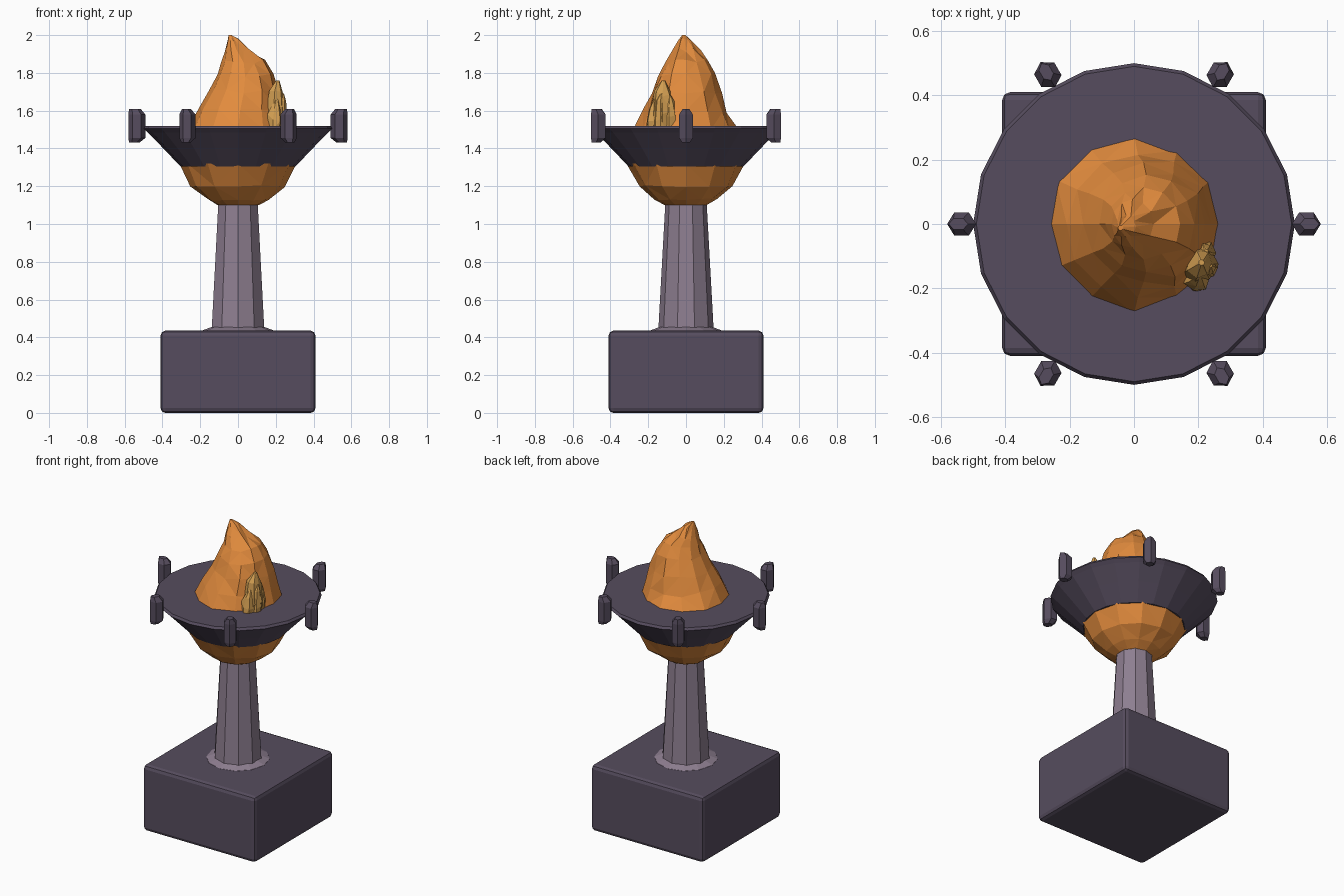
import bpy, bmesh, math, random
from mathutils import Vector

random.seed(4)
cube = bpy.data.objects.get("Cube")
if cube:
    bpy.data.objects.remove(cube, do_unlink=True)


def material(name, rgb):
    m = bpy.data.materials.new(name)
    m.use_nodes = True
    m.diffuse_color = (*rgb, 1)
    m.node_tree.nodes["Principled BSDF"].inputs["Base Color"].default_value = (*rgb, 1)
    return m


DARK = material("dark stone", (0.093, 0.073, 0.112))
PALE = material("pale stone", (0.27, 0.21, 0.28))
ORANGE = material("orange fire", (0.76, 0.26, 0.047))
GOLD = material("gold fire", (0.66, 0.35, 0.085))


def finish(name, bm, mat):
    bmesh.ops.recalc_face_normals(bm, faces=bm.faces)
    mesh = bpy.data.meshes.new(name)
    bm.to_mesh(mesh)
    bm.free()
    mesh.materials.append(mat)
    ob = bpy.data.objects.new(name, mesh)
    bpy.context.collection.objects.link(ob)
    return ob


def loft(name, rings, sides, mat, jitter=0.0, turn=0.0, cap_top=True):
    """Closed skin through rings of (z, centre x, centre y, radius x, radius y)."""
    bm = bmesh.new()
    loops = []
    for i, (z, cx, cy, rx, ry) in enumerate(rings):
        inner = 0 < i < len(rings) - 1
        loop = []
        for k in range(sides):
            a = math.tau * k / sides + turn
            s = 1 + random.uniform(-jitter, jitter)
            dz = random.uniform(-jitter, jitter) * 0.3 if inner else 0
            loop.append(bm.verts.new((cx + rx * s * math.cos(a),
                                      cy + ry * s * math.sin(a), z + dz)))
        loops.append(loop)
    for lo, hi in zip(loops, loops[1:]):
        for k in range(sides):
            n = (k + 1) % sides
            bm.faces.new((lo[k], lo[n], hi[n], hi[k]))
    bm.faces.new(loops[0][::-1])
    if cap_top:
        bm.faces.new(loops[-1])
    if jitter:
        bmesh.ops.triangulate(bm, faces=[f for f in bm.faces if len(f.verts) == 4])
    return finish(name, bm, mat)


def turned(profile):
    return [(z, 0, 0, r, r) for z, r in profile]


# Square plinth with softened edges
bm = bmesh.new()
bmesh.ops.create_cube(bm, size=1)
bmesh.ops.scale(bm, vec=Vector((0.82, 0.82, 0.435)), verts=bm.verts)
bmesh.ops.translate(bm, vec=Vector((0, 0, 0.2175)), verts=bm.verts)
bmesh.ops.bevel(bm, geom=bm.edges[:], offset=0.025, segments=2, profile=0.5,
                affect='EDGES')
finish("plinth", bm, DARK)

# Tapered column on a thin flared foot
loft("column_foot", turned([(0.42, 0.2), (0.436, 0.19), (0.455, 0.14)]), 12, PALE)
loft("column", turned([(0.43, 0.147), (1.12, 0.109)]), 10, PALE, turn=math.pi / 10)

# Glowing underside and the dark dish around it
loft("glowing_bowl", turned([(1.1, 0.11), (1.13, 0.165), (1.2, 0.25), (1.32, 0.315)]),
     12, ORANGE, jitter=0.02)
loft("dish", turned([(1.305, 0.305), (1.4, 0.395), (1.485, 0.478), (1.505, 0.5),
                     (1.52, 0.49)]), 20, DARK)

# Six upright prongs around the rim
prong = loft("prong", [(1.432, 0.012, 0, 0.028, 0.024), (1.455, 0, 0, 0.045, 0.042),
                       (1.58, 0, 0, 0.045, 0.042), (1.61, 0.01, 0, 0.03, 0.02)],
             6, DARK)
for i in range(6):
    ob = prong if i == 0 else prong.copy()
    if i:
        ob.name = f"prong_{i + 1}"
        bpy.context.collection.objects.link(ob)
    a = math.tau * i / 6
    ob.location = (0.536 * math.cos(a), 0.536 * math.sin(a), 0)
    ob.rotation_euler.z = a

# Main flame, leaning to a peak on its right
loft("flame", [(1.5, 0, 0, 0.275, 0.27), (1.6, 0.012, 0, 0.225, 0.222),
               (1.7, 0.03, 0, 0.19, 0.185), (1.79, 0.038, 0, 0.15, 0.148),
               (1.86, 0.03, 0, 0.115, 0.11), (1.92, -0.005, 0, 0.065, 0.075),
               (1.97, -0.025, -0.008, 0.03, 0.035), (2.0, -0.042, -0.012, 0.008, 0.008)],
     12, ORANGE, jitter=0.04)

# Small side flame: one main tongue with short licks
for name, x, y, r, top in (("side_flame", 0.2, -0.125, 0.062, 1.76),
                           ("side_lick_front", 0.195, -0.165, 0.045, 1.67),
                           ("side_lick_back", 0.215, -0.09, 0.042, 1.68),
                           ("side_lick_outer", 0.228, -0.135, 0.035, 1.69)):
    h = top - 1.5
    loft(name, [(1.5, x, y, r * 0.85, r), (1.5 + h * 0.35, x, y, r * 0.95, r),
                (1.5 + h * 0.7, x + 0.004, y, r * 0.65, r * 0.7),
                (top, x + 0.01, y + 0.005, r * 0.15, r * 0.15)], 7, GOLD, jitter=0.08)
